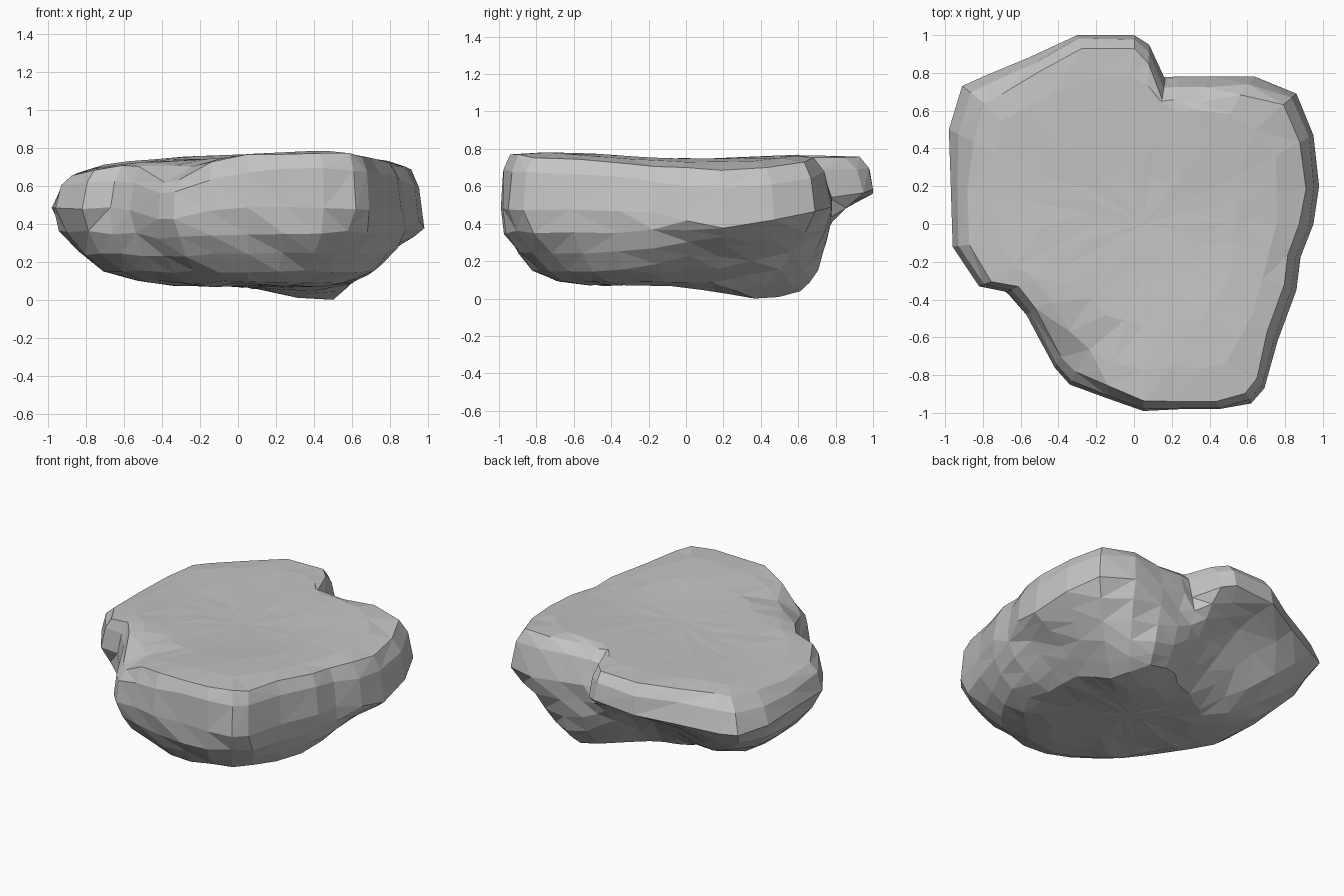
import bpy
import bmesh
import math
import random

cube = bpy.data.objects.get("Cube")
if cube:
    bpy.data.objects.remove(cube, do_unlink=True)
random.seed(4)

# Widest outline of the slab, counter-clockwise seen from above
OUTLINE = [
    (.98, .2), (.95, .47), (.86, .69), (.64, .78), (.42, .78), (.24, .78),
    (.165, .765), (.08, .95), (0, 1), (-.3, 1), (-.56, .88), (-.8, .78),
    (-.91, .73), (-.98, .5), (-.97, .2), (-.96, -.12), (-.82, -.33),
    (-.67, -.36), (-.57, -.48), (-.42, -.76), (-.34, -.85), (-.15, -.92),
    (.05, -.99), (.25, -.98), (.45, -.98), (.62, -.95), (.69, -.87),
    (.76, -.62), (.86, -.35), (.88, -.18), (.95, 0),
]
CENTER_X = .05


def bump(x, y, cx, cy, width):
    return math.exp(-((x - cx) ** 2 + (y - cy) ** 2) / width ** 2)


def top_height(x, y):
    # Nearly flat, with the front right chipped away
    return (.748 + .025 * x + .035 * y * y - .09 * x ** 4
            + .02 * bump(x, y, .4, -.55, .4)
            + .01 * bump(x, y, .3, .5, .4)
            - .15 * bump(x, y, -.42, -.82, .22))


def floor_height(x, y):
    return (.085 - .08 * bump(x, y, .45, .4, .35)
            + .32 * bump(x, y, -.15, .95, .35)
            + .17 * bump(x, y, .95, .1, .3))


def waist_height(x, y):
    return (.49 + .1 * bump(x, y, -.1, 1, .5) - .1 * bump(x, y, .97, .2, .35)
            - .05 * bump(x, y, -.4, -.8, .3))


def flat_share(x, y):
    # Share of the radius where the underside levels out
    return (.54 + .11 * x - .06 * y + .27 * bump(x, y, .4, .78, .3)
            - .17 * bump(x, y, .7, -.9, .35))


def undercut(x, y):
    # How straight the side slopes in below the waist
    return min(1, bump(x, y, -.4, .95, .55) + .7 * bump(x, y, .95, .4, .4))


def rim_share(x, y):
    return (.92 + .045 * bump(x, y, .3, -1, .4) - .05 * bump(x, y, -.95, .65, .4)
            - .09 * bump(x, y, .35, .72, .35) + .03 * bump(x, y, -.15, 1, .25))


def scaled(x, y, s):
    return CENTER_X + (x - CENTER_X) * s, y * s


def jitter(amount):
    return random.uniform(-amount, amount)


def softened(times):
    # The outline with its notches gradually filled in
    pts = OUTLINE
    for _ in range(times):
        pts = [tuple((a + 2 * b + c) / 4 for a, b, c in zip(pts[i - 1], p, pts[(i + 1) % len(pts)]))
               for i, p in enumerate(pts)]
    return pts


def top_ring(share, softness):
    ring = []
    for x, y in softened(softness):
        px, py = scaled(x, y, share + jitter(.02))
        ring.append((px, py, top_height(px, py) + jitter(.002)))
    return ring


def rim_ring():
    ring = []
    for x, y in OUTLINE:
        px, py = scaled(x, y, rim_share(x, y) + jitter(.008))
        ring.append((px, py, top_height(px, py) - .012 + jitter(.006)))
    return ring


def shoulder_ring():
    ring = []
    for x, y in OUTLINE:
        px, py = scaled(x, y, .5 * (1 + rim_share(x, y)) + .012 + jitter(.006))
        low = waist_height(x, y)
        ring.append((px, py, low + (top_height(px, py) - low) * .65 + jitter(.015)))
    return ring


def under_ring(step, steps):
    angle = math.pi / 2 * step / steps
    ring = []
    for x, y in softened(step):
        k, u = flat_share(x, y), undercut(x, y)
        inward = (1 - u) * (1 - math.cos(angle)) + u * step / steps
        down = (1 - u) * math.sin(angle) + u * step / steps
        wobble = jitter(.014) if step else 0
        px, py = scaled(x, y, 1 - (1 - k) * inward + wobble)
        high = waist_height(x, y)
        z = high - (high - floor_height(px, py)) * down
        ring.append((px, py, z + jitter(.01)))
    return ring


def belly_ring(share, softness):
    ring = []
    for x, y in softened(softness):
        px, py = scaled(x, y, share * flat_share(x, y))
        ring.append((px, py, floor_height(px, py) + jitter(.004)))
    return ring


# Rings from the middle of the top, over the rim, to the middle of the underside
rings = [top_ring(.3, 6), top_ring(.58, 4), top_ring(.78, 1)]
rings += [rim_ring(), shoulder_ring()]
rings += [under_ring(i, 5) for i in range(6)]
rings += [belly_ring(.65, 6), belly_ring(.3, 8)]

bm = bmesh.new()
loops = [[bm.verts.new(p) for p in ring] for ring in rings]
top_pole = bm.verts.new((CENTER_X, 0, top_height(CENTER_X, 0)))
base_pole = bm.verts.new((CENTER_X, 0, floor_height(CENTER_X, 0)))
n = len(OUTLINE)
for i in range(n):
    j = (i + 1) % n
    bm.faces.new((top_pole, loops[0][i], loops[0][j]))
    bm.faces.new((base_pole, loops[-1][j], loops[-1][i]))
    for upper, lower in zip(loops, loops[1:]):
        bm.faces.new((upper[i], lower[i], lower[j], upper[j]))

# Chipped facets, resting on the ground
bmesh.ops.triangulate(bm, faces=bm.faces[:], quad_method='SHORT_EDGE')
bmesh.ops.recalc_face_normals(bm, faces=bm.faces[:])
lowest = min(v.co.z for v in bm.verts)
for v in bm.verts:
    v.co.z -= lowest

mesh = bpy.data.meshes.new("rock_slab")
bm.to_mesh(mesh)
bm.free()
rock = bpy.data.objects.new("rock_slab", mesh)
bpy.context.collection.objects.link(rock)

# Stone colour
stone = bpy.data.materials.new("stone_grey")
stone.use_nodes = True
grey = (.55, .55, .55, 1)
stone.diffuse_color = grey
stone.node_tree.nodes["Principled BSDF"].inputs["Base Color"].default_value = grey
mesh.materials.append(stone)
